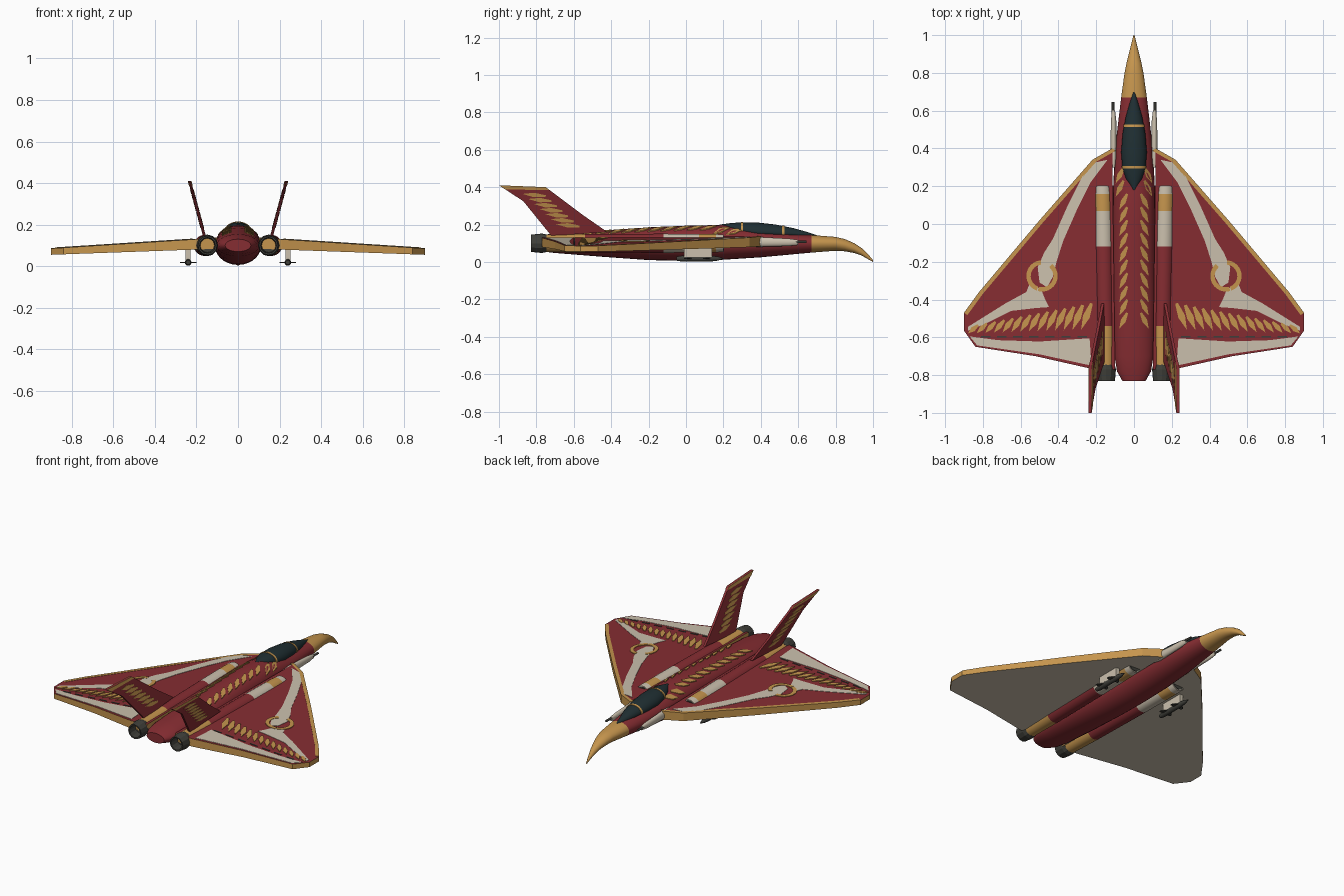
import bpy, bmesh, math
from mathutils import Vector

if "Cube" in bpy.data.objects:
    bpy.data.objects.remove(bpy.data.objects["Cube"], do_unlink=True)


def paint(name, r, g, b):
    m = bpy.data.materials.new(name)
    m.use_nodes = True
    m.diffuse_color = (r, g, b, 1)
    node = m.node_tree.nodes["Principled BSDF"]
    node.inputs["Base Color"].default_value = (r, g, b, 1)
    node.inputs["Roughness"].default_value = 0.6
    return m


RED = paint("deep red", 0.24, 0.026, 0.032)
GOLD = paint("gold", 0.56, 0.30, 0.075)
CREAM = paint("cream", 0.60, 0.53, 0.42)
GLASS = paint("dark teal glass", 0.014, 0.028, 0.032)
METAL = paint("dark metal", 0.05, 0.05, 0.042)


def finish(name, bm, mats, smooth=False):
    bmesh.ops.recalc_face_normals(bm, faces=bm.faces)
    mesh = bpy.data.meshes.new(name)
    bm.to_mesh(mesh)
    bm.free()
    for m in mats:
        mesh.materials.append(m)
    ob = bpy.data.objects.new(name, mesh)
    bpy.context.collection.objects.link(ob)
    if smooth:
        bpy.ops.object.select_all(action="DESELECT")
        ob.select_set(True)
        bpy.context.view_layer.objects.active = ob
        bpy.ops.object.shade_smooth_by_angle(angle=math.radians(40))
    return ob


def loft(name, stations, mats, rule=lambda y: 0, cx=lambda y: 0, n=28, smooth=True):
    """Skin of egg-shaped sections; station = y, half width, bottom, middle, top."""
    bm = bmesh.new()
    rings = []
    for y, w, zb, zc, zt in stations:
        ring = []
        for i in range(n):
            a = math.tau * i / n
            s = math.sin(a)
            z = zc + s * ((zt - zc) if s > 0 else (zc - zb))
            ring.append(bm.verts.new((cx(y) + w * math.cos(a), y, z)))
        rings.append(ring)
    for p, q in zip(rings, rings[1:]):
        for i in range(n):
            j = (i + 1) % n
            f = bm.faces.new((p[i], p[j], q[j], q[i]))
            f.material_index = rule(f.calc_center_median().y)
    for ring in (rings[0], rings[-1]):
        f = bm.faces.new(ring)
        f.material_index = rule(f.calc_center_median().y)
    return finish(name, bm, mats, smooth)


def prism(name, outline, low, high, mats):
    """Slab between two surfaces; mats = top, side, bottom."""
    bm = bmesh.new()
    lo = [bm.verts.new(low(a, b)) for a, b in outline]
    hi = [bm.verts.new(high(a, b)) for a, b in outline]
    bm.faces.new(hi)
    bm.faces.new(lo).material_index = 2
    for i in range(len(lo)):
        j = (i + 1) % len(lo)
        bm.faces.new((lo[i], lo[j], hi[j], hi[i])).material_index = 1
    return finish(name, bm, mats)


def leaf(base, tip, width):
    b, t = Vector(base), Vector(tip)
    d = t - b
    side = Vector((-d.y, d.x)).normalized() * width
    return [b + side * 0.4, b + d * 0.5 + side, t, b + d * 0.5 - side, b - side * 0.4]


def section(stations, y):
    for p, q in zip(stations, stations[1:]):
        if q[0] <= y <= p[0]:
            k = (p[0] - y) / (p[0] - q[0])
            return [u + (v - u) * k for u, v in zip(p, q)]


# Fuselage with drooping beak nose
BODY = [(1, .003, 0, .004, .01), (.975, .009, .014, .026, .04), (.94, .018, .034, .052, .074),
        (.9, .028, .048, .074, .1), (.85, .04, .057, .09, .122), (.8, .05, .06, .1, .134),
        (.67, .068, .05, .1, .144), (.4, .1, .025, .1, .168), (.2, .11, .012, .1, .198),
        (0, .112, .006, .1, .194), (-.2, .112, .01, .1, .185), (-.45, .112, .028, .1, .168),
        (-.7, .103, .048, .1, .154), (-.78, .09, .058, .1, .142), (-.83, .062, .07, .1, .13)]
loft("fuselage", BODY, [RED, GOLD], lambda y: int(y > 0.67))

# Canopy and its frames
CANOPY = [(.7, .003, .135, .138, .143), (.65, .02, .13, .14, .16), (.57, .043, .13, .15, .182),
          (.48, .06, .13, .155, .2), (.38, .068, .13, .16, .211), (.3, .062, .14, .17, .212),
          (.24, .043, .16, .18, .208), (.18, .004, .19, .194, .2)]
loft("canopy", CANOPY, [GLASS])
for k, y in enumerate((0.52, 0.3)):
    ends = []
    for yy in (y + 0.006, y - 0.006):
        _, w, zb, zc, zt = section(CANOPY, yy)
        ends.append((yy, w + 0.003, zb, zc, zt + 0.003))
    loft(f"canopy_frame_{k}", ends, [GOLD])


def spine(lift):
    def at(x, y):
        _, w, _, zc, zt = section(BODY, y)
        return (x, y, zc + (zt - zc) * math.sqrt(max(0, 1 - (x / w) ** 2)) + lift)
    return at


def wing_top(lift):
    return lambda x, y: (x, y, 0.13 - 0.064 * (abs(x) - 0.2) + lift)


def wing_low(x, y):
    return (x, y, 0.08 - 0.036 * (abs(x) - 0.2))


def fin_at(side, off):
    return lambda y, z: (side * (0.163 + 0.27 * (z - 0.15) + off), y, z)


LEADING = [(.115, .4), (.22, .34), (.5, .02), (.82, -.36), (.9, -.47)]
WING = LEADING + [(.9, -.565), (.84, -.65), (.52, -.7), (.21, -.77), (.1, -.77)]
EDGE = LEADING + [(x - 0.018, y - 0.012) for x, y in reversed(LEADING)]
STRIPE = [(.14, .34), (.21, .325), (.275, .25), (.35, .1), (.43, -.08), (.475, -.15), (.51, -.23),
          (.5, -.31), (.46, -.335), (.43, -.28), (.41, -.2), (.375, -.09), (.3, .08), (.23, .22)]
SWEEP = [(.55, -.31), (.49, -.35), (.47, -.4), (.45, -.44), (.52, -.445), (.65, -.46), (.79, -.53),
         (.88, -.565), (.88, -.545), (.68, -.42), (.57, -.36)]
FLAP = [(.235, -.605), (.5, -.622), (.72, -.615), (.87, -.595), (.83, -.643), (.5, -.69), (.225, -.75)]
FIN = [(-.42, .16), (-.55, .25), (-.75, .4), (-1, .41), (-.87, .325), (-.72, .14)]
FIN_TIP = [(-.73, .385), (-.75, .4), (-1, .41), (-.965, .387)]

for side, tag in ((1, "left"), (-1, "right")):
    flip = lambda pts: [(side * x, y) for x, y in pts]

    def plate(name, pts, surf, mat, lift=0.002):
        prism(f"{tag}_{name}", flip(pts), surf(-0.003), surf(lift), [mat] * 3)

    # Wing slab and its painted panels
    prism(f"{tag}_wing", flip(WING), wing_low, wing_top(0), [RED, GOLD, CREAM])
    plate("leading_edge", EDGE, wing_top, GOLD)
    plate("wing_stripe", STRIPE, wing_top, CREAM)
    plate("wing_sweep", SWEEP, wing_top, CREAM)
    plate("flap", FLAP, wing_top, CREAM)
    for k in range(7):
        x = 0.25 + k * 0.085
        plate(f"hinge_{k}", [(x, -.594), (x + .05, -.594), (x + .05, -.602), (x, -.602)],
              wing_top, METAL, 0.003)

    # Broken gold ring
    for k, start in enumerate((-70, 130)):
        angles = [math.radians(start + i * 13) for i in range(13)]
        arc = [(0.487 + r * math.cos(a), -0.275 + r * math.sin(a))
               for r, seq in ((0.083, angles), (0.06, angles[::-1])) for a in seq]
        plate(f"wing_ring_{k}", arc, wing_top, GOLD, 0.004)

    # Feathers along wing and spine
    for i in range(14):
        t = i / 13
        x = 0.225 + 0.6 * t
        plate(f"wing_feather_{i}", leaf((x, -.42 - .115 * t), (x + .055, -.56 - .02 * t),
              .019 - .006 * t), wing_top, GOLD, 0.004)
    for i in range(12):
        y = 0.3 - i * 0.07
        x = 0.055 if i < 2 else 0.036
        plate(f"spine_feather_{i}", leaf((x, y), (x + .042, y - .085), .014), spine, GOLD, 0.005)

    # Canted tail fin, feathered on both faces
    prism(f"{tag}_fin", FIN, fin_at(side, -0.007), fin_at(side, 0.007), [RED] * 3)
    for face, s in (("outer", 1), ("inner", -1)):
        lo, hi = fin_at(side, s * 0.005), fin_at(side, s * 0.009)
        prism(f"{tag}_fin_tip_{face}", FIN_TIP, lo, hi, [GOLD] * 3)
        for i in range(7):
            y, z = -0.57 - i * 0.03, 0.19 + i * 0.027
            prism(f"{tag}_fin_feather_{face}_{i}", leaf((y, z), (y - .125, z + .012), .012),
                  lo, hi, [GOLD] * 3)

    # Engine nacelle with painted bands
    toe = lambda y: side * (0.156 + 0.035 * (y + 0.3) * 0.5)
    bands = ((.2, .046), (.16, .049), (.07, .05), (-.12, .051), (-.54, .05), (-.75, .046))
    loft(f"{tag}_nacelle", [(y, r, .1 - r, .1, .1 + r) for y, r in bands], [RED, GOLD, CREAM],
         lambda y: 2 if y > .16 else 1 if y > .07 else 2 if y > -.12 else 0 if y > -.54 else 1, toe)
    loft(f"{tag}_intake", [(y, .04, .06, .1, .14) for y in (.204, .18)], [METAL], cx=toe)

    # Nozzle with hollow mouth
    rings = ((-.745, .047), (-.77, .052), (-.83, .046), (-.829, .038), (-.77, .034))
    loft(f"{tag}_nozzle", [(y, r, .1 - r, .1, .1 + r) for y, r in rings], [METAL, GLASS],
         cx=toe, n=12, smooth=False)

    # Cheek fairing and gun barrel
    loft(f"{tag}_cheek_fairing", [(.6, .008, .09, .108, .118), (.55, .014, .085, .105, .125),
         (.36, .018, .08, .105, .135), (.3, .01, .09, .105, .13)], [CREAM],
         cx=lambda y: side * 0.108)
    loft(f"{tag}_gun", [(y, .007, .1, .107, .114) for y in (.645, .4)], [METAL],
         cx=lambda y: side * 0.111, n=10)

    # Missile on its pylon
    at = lambda y: side * 0.24
    shape = ((.2, .002), (.17, .011), (.13, .016), (-.02, .016), (-.05, .011))
    loft(f"{tag}_missile", [(y, r, .018 - r, .018, .018 + r) for y, r in shape], [METAL], cx=at, n=12)
    pylon = [(.228, .14), (.252, .14), (.252, -.01), (.228, -.01)]
    prism(f"{tag}_pylon", flip(pylon), lambda x, y: (x, y, .025), lambda x, y: (x, y, .085), [CREAM] * 3)
    for k, y in enumerate((0.02, 0.12)):
        fins = [(.2, y - .03), (.28, y - .03), (.28, y - .015), (.24, y + .025), (.2, y - .015)]
        prism(f"{tag}_missile_fins_{k}", flip(fins), lambda x, y: (x, y, .016),
              lambda x, y: (x, y, .021), [METAL] * 3)
